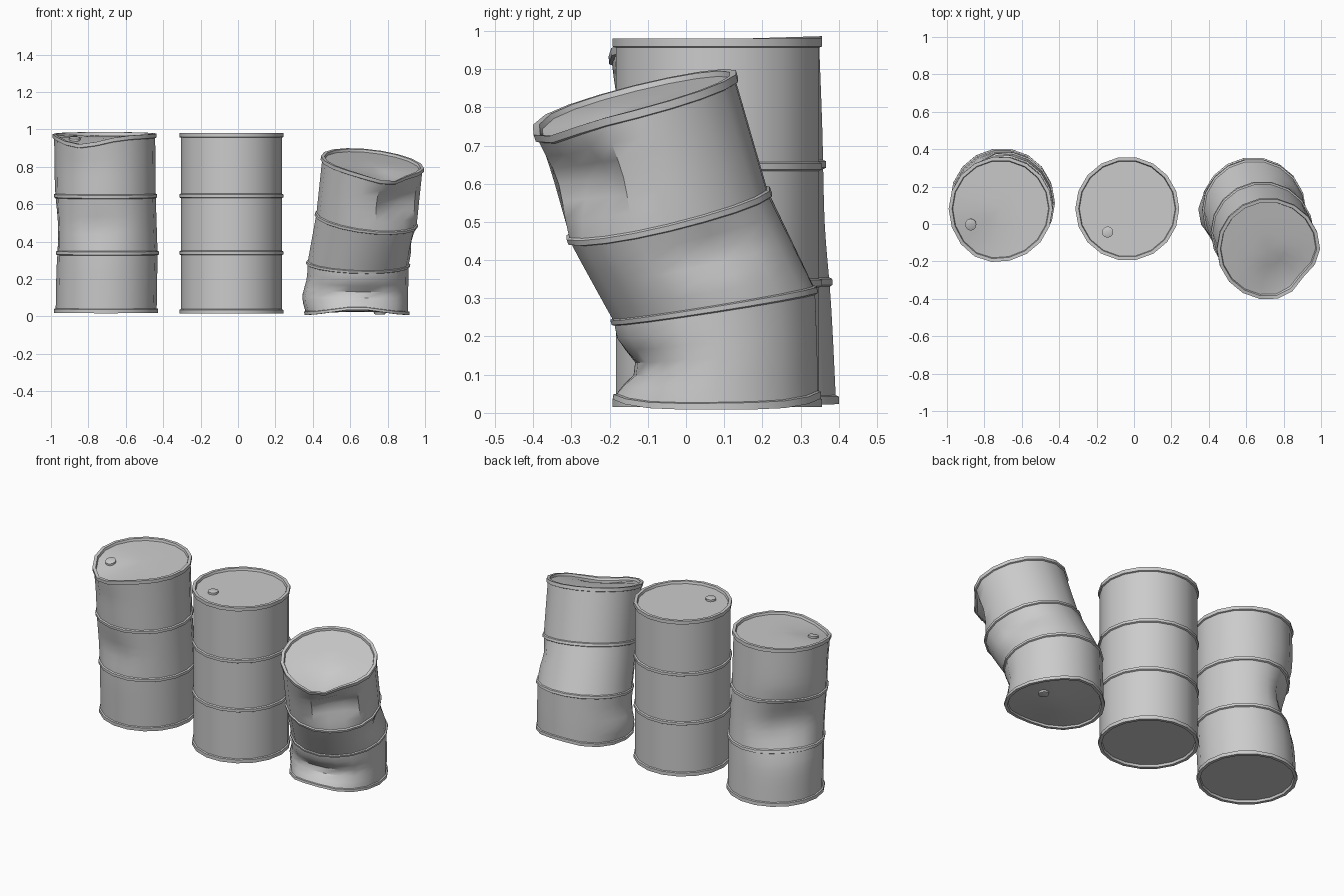
import bpy, bmesh, math
from mathutils import Vector

cube = bpy.data.objects.get("Cube")
if cube:
    bpy.data.objects.remove(cube)

steel = bpy.data.materials.new("grey_steel")
steel.use_nodes = True
GREY = (0.6, 0.6, 0.6, 1)
steel.diffuse_color = GREY
steel.node_tree.nodes["Principled BSDF"].inputs["Base Color"].default_value = GREY

SIDES = 18
HEIGHT = 0.965
HOOPS = (0.325, 0.63)
LEVELS = (0, *HOOPS, HEIGHT)
BODY, RIM, RECESS = 0.27, 0.278, 0.014


def barrel_profile():
    """Radius and height pairs from the bottom centre to the top centre."""
    end = [(r, RECESS) for r in (0, 0.09, 0.18, 0.256)]
    end += [(0.26, 0), (RIM, 0), (RIM, 0.021), (BODY, 0.024)]
    points = list(end)
    low = 0.024
    for hoop in (*HOOPS, None):
        high = hoop - 0.012 if hoop else HEIGHT - 0.024
        points += [(BODY, low + (high - low) * i / 6) for i in range(1, 6)]
        if hoop:
            points += [(BODY, high), (RIM, hoop - 0.008),
                       (RIM, hoop + 0.008), (BODY, hoop + 0.012)]
            low = hoop + 0.012
    return points + [(r, HEIGHT - h) for r, h in reversed(end)]


def bend(point, stations, dents):
    """Push in the dents, then carry the point along the leaning axis."""
    p = Vector(point)
    for centre, wide, tall, push in dents:
        d = Vector(point) - Vector(centre)
        p += Vector(push) * math.exp(-(d.x**2 + d.y**2) / wide**2 - d.z**2 / tall**2)
    h = min(max(point[2], 0), HEIGHT)
    k = 0 if h < LEVELS[1] else 1 if h < LEVELS[2] else 2
    t = (h - LEVELS[k]) / (LEVELS[k + 1] - LEVELS[k])
    x, y, z, sx, sy = (a + (b - a) * t for a, b in zip(stations[k], stations[k + 1]))
    u, v = p.x / math.hypot(1, sx), p.y / math.hypot(1, sy)
    return Vector((x + u, y + v, z + sx * u + sy * v + p.z - point[2]))


def lathe(name, profile, sides, shape, offset=(0, 0)):
    bm = bmesh.new()
    rings = []
    for r, h in profile:
        ring = []
        for i in range(sides):
            a = math.tau * i / sides
            local = (offset[0] + r * math.cos(a), offset[1] + r * math.sin(a), h)
            ring.append(bm.verts.new(bend(local, *shape)))
        rings.append(ring)
    for low, high in zip(rings, rings[1:]):
        for i in range(sides):
            j = (i + 1) % sides
            bm.faces.new((low[i], low[j], high[j], high[i]))
    bmesh.ops.remove_doubles(bm, verts=bm.verts, dist=0.0005)
    bmesh.ops.recalc_face_normals(bm, faces=bm.faces)
    for face in bm.faces:
        face.smooth = True
    mesh = bpy.data.meshes.new(name)
    bm.to_mesh(mesh)
    bm.free()
    mesh.set_sharp_from_angle(angle=math.radians(35))
    mesh.materials.append(steel)
    bpy.context.collection.objects.link(bpy.data.objects.new(name, mesh))


def barrel(name, stations, dents, cap_at, upside_down=False):
    shape = (stations, dents)
    lathe(name + "_barrel", barrel_profile(), SIDES, shape)
    # filler cap
    cap = [(0, -0.002), (0.03, -0.002), (0.03, 0.012), (0.026, 0.016), (0, 0.016)]
    if upside_down:
        cap = [(r, RECESS - h) for r, h in cap]
    else:
        cap = [(r, HEIGHT - RECESS + h) for r, h in cap]
    lathe(name + "_filler_cap", cap, 12, shape, cap_at)


# Each station: centre x, y, z, then slope along x and y
# Each dent: centre, width, height, push

# intact barrel
barrel("middle", [(-0.036, 0.082, 0.015 + h, 0, 0) for h in LEVELS], [], (-0.105, -0.125))

# lightly dented barrel
barrel("right",
       [(-0.705, 0.127, 0.02, 0, 0.01), (-0.7, 0.112, 0.34, 0, 0.01),
        (-0.71, 0.095, 0.645, 0, 0.02), (-0.713, 0.082, 0.978, 0, 0.03)],
       [((-0.2, 0.2, 0.47), 0.17, 0.15, (0.06, -0.06, 0)),
        ((-0.06, -0.27, 0.47), 0.12, 0.1, (0, 0.03, 0)),
        ((-0.14, -0.25, HEIGHT), 0.17, 0.12, (0, -0.015, -0.05))],
       (-0.16, -0.08))

# crushed, leaning barrel standing on its lid
barrel("left",
       [(0.638, 0.08, 0.008, 0, 0), (0.642, 0.075, 0.28, -0.03, 0.16),
        (0.687, -0.045, 0.515, -0.12, 0.24), (0.72, -0.135, 0.825, -0.12, 0.25)],
       [((0, 0.28, 0), 0.17, 0.08, (0, 0, 0.032)),
        ((0, -0.28, 0), 0.17, 0.08, (0, 0, 0.03)),
        ((0.04, -0.27, 0.15), 0.25, 0.08, (0, 0.065, 0)),
        ((-0.27, -0.05, 0.11), 0.14, 0.08, (-0.03, 0, 0)),
        ((0.17, -0.2, 0.8), 0.11, 0.1, (-0.05, 0.07, 0)),
        ((0.08, -0.18, HEIGHT), 0.13, 0.1, (0, 0, -0.045)),
        ((0.22, -0.17, HEIGHT), 0.1, 0.08, (-0.025, 0.02, 0)),
        ((0.26, 0.1, 0.52), 0.1, 0.07, (-0.035, -0.01, 0))],
       (0.12, 0.05), upside_down=True)
